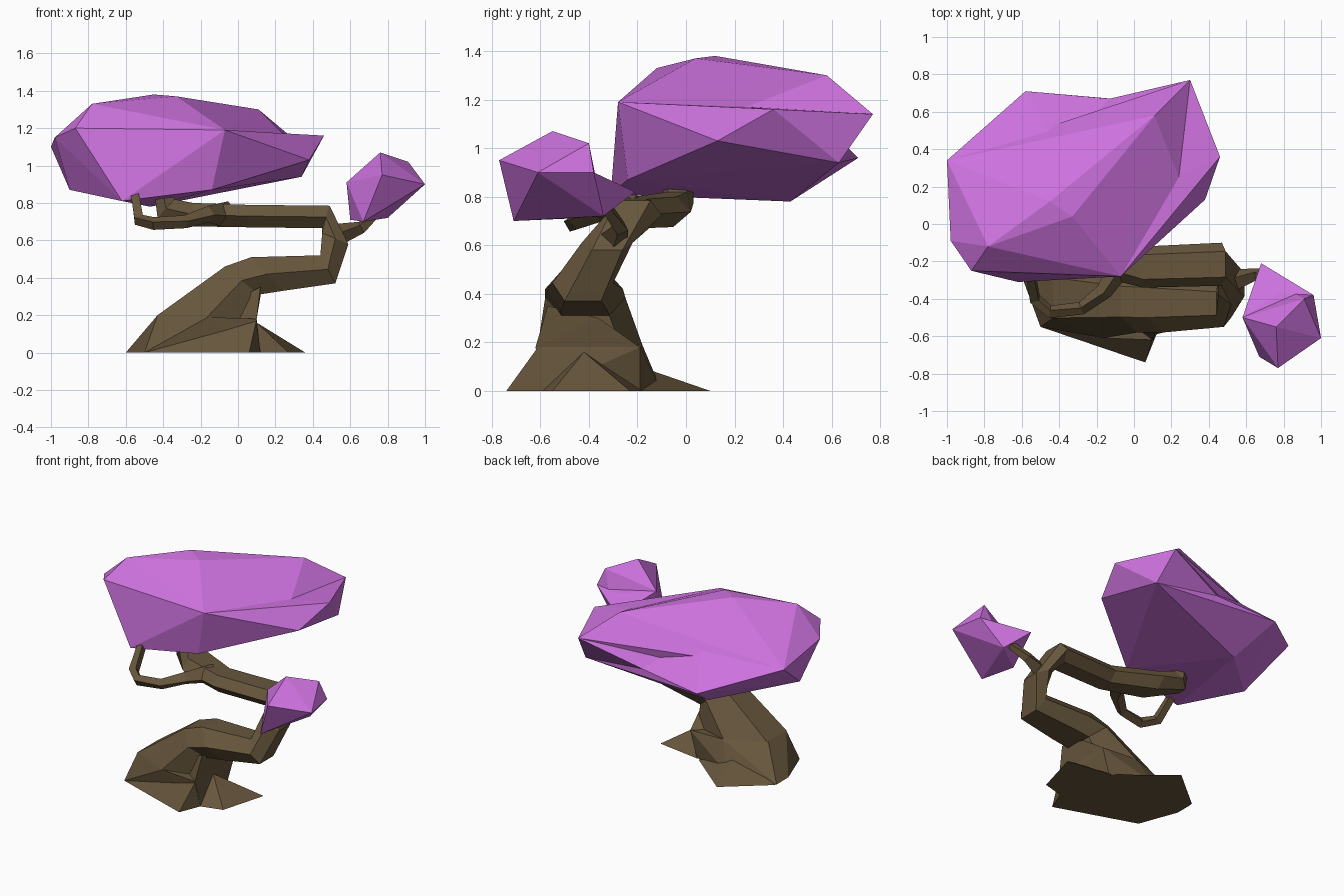
import bpy
import bmesh
from mathutils import Vector

if "Cube" in bpy.data.objects:
    bpy.data.objects.remove(bpy.data.objects["Cube"], do_unlink=True)


def make_material(name, colour):
    material = bpy.data.materials.new(name)
    material.use_nodes = True
    material.diffuse_color = colour
    material.node_tree.nodes["Principled BSDF"].inputs["Base Color"].default_value = colour
    return material


purple = make_material("purple leaves", (.61, .168, .73, 1))
brown = make_material("brown bark", (.135, .093, .045, 1))


def finish(bm, name, material):
    """Turn a bmesh into a flat shaded object."""
    bmesh.ops.recalc_face_normals(bm, faces=bm.faces)
    mesh = bpy.data.meshes.new(name)
    bm.to_mesh(mesh)
    bm.free()
    mesh.materials.append(material)
    obj = bpy.data.objects.new(name, mesh)
    bpy.context.collection.objects.link(obj)
    return obj


def faceted(name, material, *lumps):
    """Each lump is a faceted convex solid around its corner points."""
    bm = bmesh.new()
    for lump in lumps:
        corners = [bm.verts.new(point) for point in lump]
        result = bmesh.ops.convex_hull(bm, input=corners)
        spare = set(result["geom_interior"]) | set(result["geom_unused"])
        spare = [v for v in spare if isinstance(v, bmesh.types.BMVert)]
        bmesh.ops.delete(bm, geom=spare, context="VERTS")
    return finish(bm, name, material)


def loft(name, material, sections):
    """Join rings of equal point count and close both ends."""
    bm = bmesh.new()
    rings = [[bm.verts.new(point) for point in section] for section in sections]
    count = len(rings[0])
    for low, high in zip(rings, rings[1:]):
        for i in range(count):
            j = (i + 1) % count
            bm.faces.new((low[i], low[j], high[j], high[i]))
    bm.faces.new(rings[0])
    bm.faces.new(rings[-1])
    return finish(bm, name, material)


def limb_section(outer, inner, front, back):
    """Six-sided section between two x-z points, spread from front to back."""
    shape = ((0, .25), (0, .75), (.5, 1), (1, .8), (1, .2), (.5, 0))
    a, b = Vector(outer), Vector(inner)
    points = []
    for across, along in shape:
        x, z = a.lerp(b, across)
        points.append((x, front + (back - front) * along, z))
    return points


def twig(name, path, radii):
    """Thin four-sided branch that follows a path."""
    path = [Vector(p) for p in path]
    sections = []
    for i, (point, radius) in enumerate(zip(path, radii)):
        direction = path[min(i + 1, len(path) - 1)] - path[max(i - 1, 0)]
        side = direction.cross(Vector((.3, .2, 1))).normalized() * radius
        up = side.cross(direction).normalized() * radius
        sections.append([point + side, point + up, point - side, point - up])
    return loft(name, brown, sections)


# Large crown: main mass, the lip on its left side and the notched rear
lip_front, lip_under = (-.07, -.28, 1.19), (-.14, -.24, .87)
lip_back, lip_low = (.3, .77, 1.14), (.34, .63, .94)
lip_root, rear_top, rear_dip = (.24, .25, 1.17), (.11, .58, 1.3), (-.4, .39, 1.24)
right_rim, right_low, underside = (-1, .34, 1.1), (-.9, .02, .87), (-.47, .43, .78)
notch = (-.13, .67, 1)
crown = [
    (-.33, .04, 1.37), (-.45, .12, 1.38), (-.78, -.12, 1.33), (-.87, -.25, 1.2),
    (-.98, -.09, 1.15), (-.62, -.31, .81), rear_top, rear_dip,
    right_rim, right_low, underside,
    lip_front, lip_under, lip_back, lip_low, lip_root,
]
lip = [lip_front, lip_under, lip_back, lip_low, lip_root,
       (.46, .36, 1.16), (.38, .13, 1.03)]
rear_right = [(-.58, .71, .96), right_rim, right_low, underside, lip_low,
              notch, rear_dip]
rear_left = [notch, rear_top, rear_dip, lip_back, lip_low]
faceted("large_crown", purple, crown, lip, rear_right, rear_left)

# Small crown: round mass and a point towards the back
side, corner = (.58, -.5, .91), (.8, -.34, .72)
low_side, back_side = (.6, -.48, .71), (.96, -.38, .9)
small_mass = [(.76, -.55, 1.07), (.91, -.4, 1.02), (1, -.61, .9), (.77, -.77, .95),
              (.67, -.71, .7), side, corner, low_side, back_side]
small_point = [(.68, -.21, .82), (.78, -.37, .89), side, corner, low_side, back_side]
faceted("small_crown", purple, small_mass, small_point)

# Trunk and main branch: one bent limb that doubles back on itself
limb = [
    ((-.43, .2), (.1, .18), -.61, -.18),
    ((-.07, .46), (.11, .31), -.58, -.25),
    ((.07, .51), (.24, .33), -.58, -.26),
    ((.44, .52), (.52, .37), -.55, -.3),
    ((.45, .64), (.59, .58), -.43, -.22),
    ((.45, .665), (.49, .785), -.33, -.1),
    ((.05, .67), (.05, .79), -.34, -.12),
    ((-.24, .675), (-.24, .8), -.27, .02),
    ((-.43, .72), (-.34, .82), -.1, .03),
    ((-.45, .88), (-.36, .88), -.09, .03),
]
loft("trunk", brown, [limb_section(*ring) for ring in limb])

# Flared foot, then its upper left flank
flank = [(.1, -.62, .18), (.1, -.19, .18)]
foot = [(-.6, -.28, 0), (-.6, -.15, 0), (-.25, -.1, 0), (.05, -.19, 0),
        (.12, -.59, 0), (-.5, -.55, 0),
        (-.43, -.5, .2), (-.43, -.3, .2), (-.16, -.18, .19), (-.16, -.61, .19)]
upper_flank = [(-.2, -.4, .19), (.12, -.57, .35), (.12, -.36, .3)]
faceted("foot", brown, foot + flank, flank + upper_flank)


def root(name, top, *outline):
    """Pointed wedge that spreads over the ground from under the trunk."""
    flat = [(x, y, 0) for x, y in outline]
    faceted(name, brown, flat + [top, (-.1, -.4, 0)])


root("back_root", (-.25, -.19, .1), (-.31, .1), (-.6, -.14), (.02, -.17))
root("front_root", (.1, -.61, .18), (.06, -.74), (-.5, -.55), (.12, -.59))
root("left_root", (.1, -.42, .16), (.36, -.23), (.04, -.18), (.27, -.55), (.12, -.59))

# Thin branches that carry the crowns
twig("hooked_branch",
     [(-.06, -.2, .74), (-.16, -.36, .74), (-.28, -.45, .7), (-.45, -.47, .69),
      (-.53, -.4, .71), (-.55, -.28, .84)],
     (.07, .045, .035, .035, .035, .03))
twig("small_crown_branch",
     [(.53, -.3, .63), (.66, -.27, .67), (.76, -.33, .76)],
     (.06, .035, .025))
